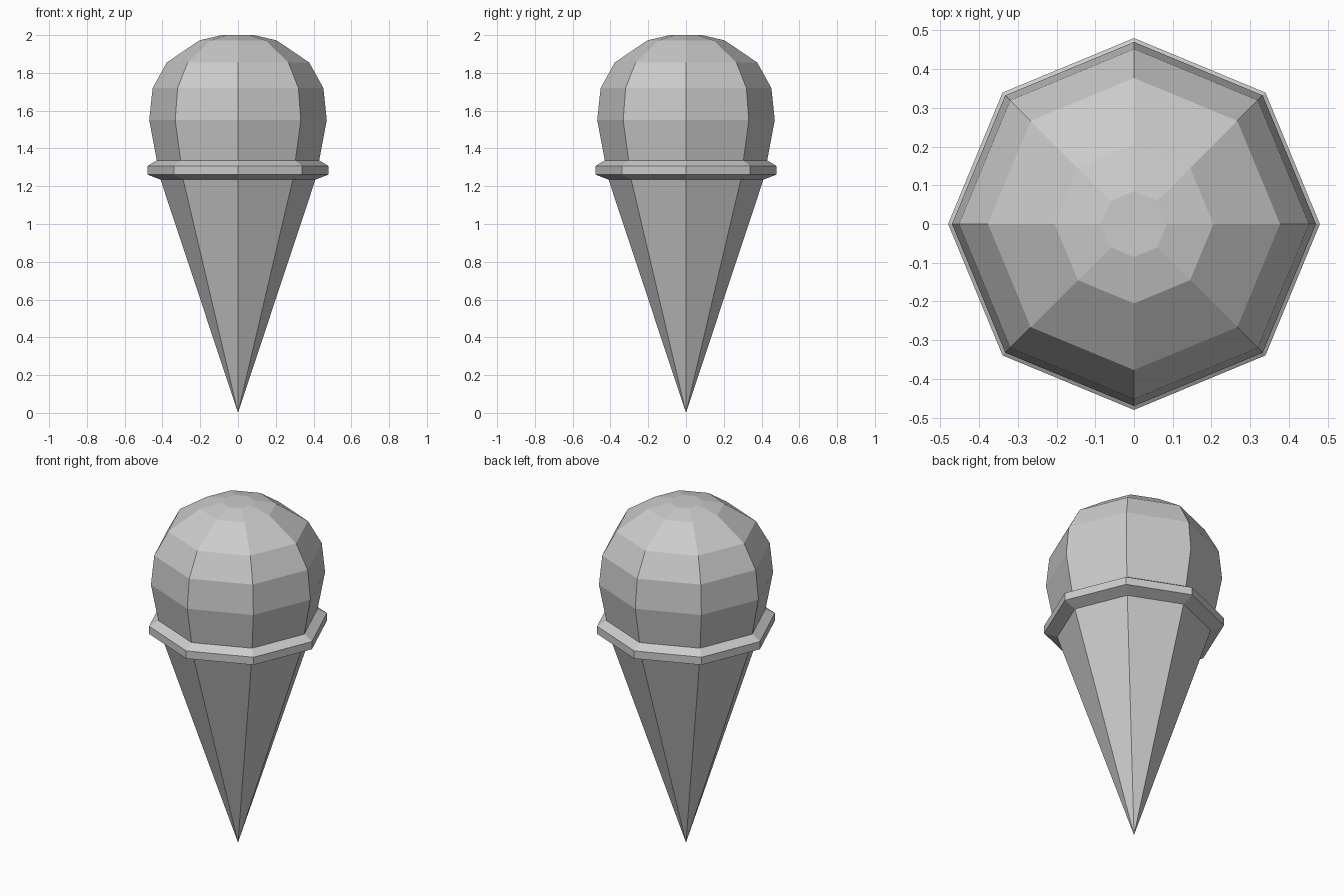
import bpy
import bmesh
from math import cos, sin, pi

if "Cube" in bpy.data.objects:
    bpy.data.objects.remove(bpy.data.objects["Cube"])

SIDES = 8


def lathe(name, profile, cap_top=False):
    """Spin a (radius, z) profile, listed bottom to top, into a flat octagonal shell."""
    bm = bmesh.new()
    rings = []
    for r, z in profile:
        if r == 0:
            rings.append([bm.verts.new((0, 0, z))] * SIDES)
        else:
            rings.append([bm.verts.new((r * cos(2 * pi * i / SIDES),
                                        r * sin(2 * pi * i / SIDES), z))
                          for i in range(SIDES)])
    for low, high in zip(rings, rings[1:]):
        for i in range(SIDES):
            j = (i + 1) % SIDES
            corners = [low[i], low[j], high[j], high[i]]
            bm.faces.new(list(dict.fromkeys(corners)))
    if cap_top:
        bm.faces.new(rings[-1])
    mesh = bpy.data.meshes.new(name)
    bm.to_mesh(mesh)
    bm.free()
    obj = bpy.data.objects.new(name, mesh)
    bpy.context.collection.objects.link(obj)
    return obj


# Pointed wafer cone
lathe("wafer_cone", [(0, 0), (0.41, 1.235)])

# Bevelled collar around the cone mouth
lathe("cone_rim", [(0.41, 1.235), (0.48, 1.262), (0.48, 1.307), (0.43, 1.337)])

# Faceted scoop with a small flat top
lathe("ice_cream_scoop", [(0.43, 1.337), (0.47, 1.55), (0.452, 1.72),
                          (0.377, 1.855), (0.205, 1.972), (0.085, 2.0)],
      cap_top=True)
